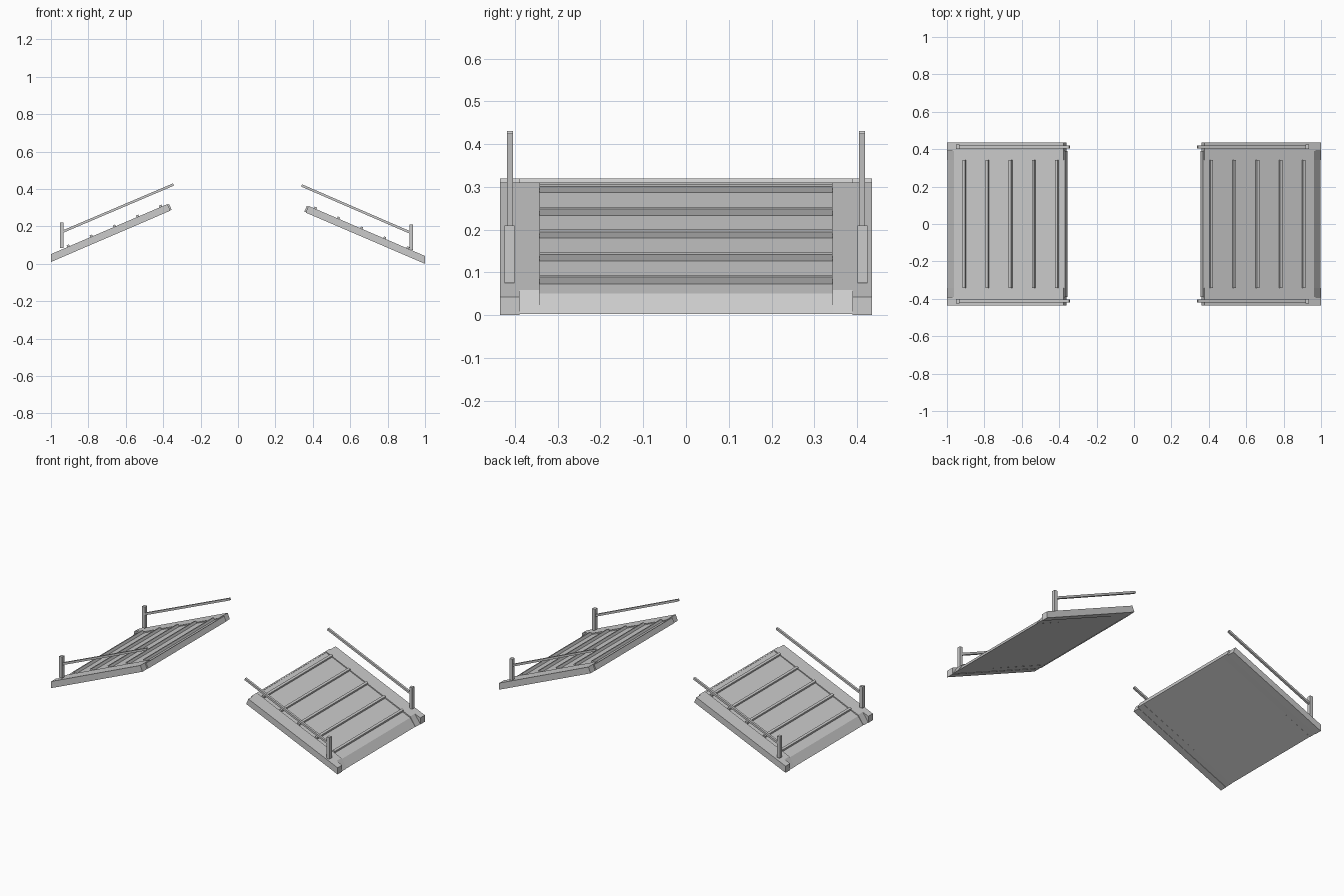
import bpy, bmesh, math
from mathutils import Vector

if "Cube" in bpy.data.objects:
    bpy.data.objects.remove(bpy.data.objects["Cube"])

SLOPE = 0.43
ANGLE = math.atan(SLOPE)


def prism(name, profile, y0, y1, side, dz):
    """Extrude an x-z profile along y; side = -1 mirrors it to the left ramp."""
    bm = bmesh.new()
    verts = [bm.verts.new((x * side, y0, z + dz)) for x, z in profile]
    face = bm.faces.new(verts)
    ext = bmesh.ops.extrude_face_region(bm, geom=[face])
    moved = [v for v in ext["geom"] if isinstance(v, bmesh.types.BMVert)]
    bmesh.ops.translate(bm, verts=moved, vec=(0, y1 - y0, 0))
    bmesh.ops.recalc_face_normals(bm, faces=bm.faces)
    me = bpy.data.meshes.new(name)
    bm.to_mesh(me)
    bm.free()
    ob = bpy.data.objects.new(name, me)
    bpy.context.collection.objects.link(ob)
    return ob


def bar(a, b, t):
    """Four-point x-z outline of a straight bar of thickness t from a to b."""
    a, b = Vector(a), Vector(b)
    d = (b - a).normalized()
    n = Vector((-d.y, d.x)) * t / 2
    return [a + n, b + n, b - n, a - n]


def top(x):
    return 0.042 + SLOPE * (1 - x)


def ramp(label, side, dz, shift, rail_top):
    # side channels: outer beam and flush inner flange
    beam = [(1, 0), (1, 0.042), (0.377, top(0.377)), (0.362, 0.274)]
    flange = [(1, 0.003), (0.962, top(0.962)), (0.377, top(0.377)), (0.362, 0.276)]
    # deck sits a touch lower, with a sloping lip at the foot
    deck = [(0.998, 0.003), (0.962, top(0.962) - 0.008),
            (0.374, top(0.374) - 0.006), (0.359, 0.279)]
    prism(label + "_deck", deck, -0.343, 0.343, side, dz)
    for s, hand in ((-1, "front"), (1, "back")):
        prism(f"{label}_{hand}_side_beam", beam, 0.39 * s, 0.435 * s, side, dz)
        prism(f"{label}_{hand}_flange", flange, 0.343 * s, 0.39 * s, side, dz)
        # handrail post with a wider foot sleeve
        px = 0.926 + shift
        pz = 0.075
        prism(f"{label}_{hand}_post",
              [(px - 0.010, pz), (px + 0.010, pz), (px + 0.010, 0.21), (px - 0.010, 0.21)],
              0.401 * s, 0.424 * s, side, dz)
        # sloping handrail
        prism(f"{label}_{hand}_handrail",
              bar((px, 0.165), (rail_top, 0.419), 0.013),
              0.405 * s, 0.419 * s, side, dz * 0.5)
    # end plate at the high end
    prism(label + "_end_plate", bar((0.358, 0.277), (0.372, 0.308), 0.008),
          -0.39, 0.39, side, dz)
    # foot rungs across the deck
    d = Vector((-math.cos(ANGLE), math.sin(ANGLE))) * 0.007
    for i in range(5):
        x = 0.907 - i * 0.1235
        c = Vector((x, top(x) + 0.001))
        prism(f"{label}_rung_{i + 1}", bar(c - d, c + d, 0.018),
              -0.343, 0.343, side, dz)


ramp("right_ramp", 1, 0.0, 0.0, 0.34)
ramp("left_ramp", -1, 0.010, 0.016, 0.345)
